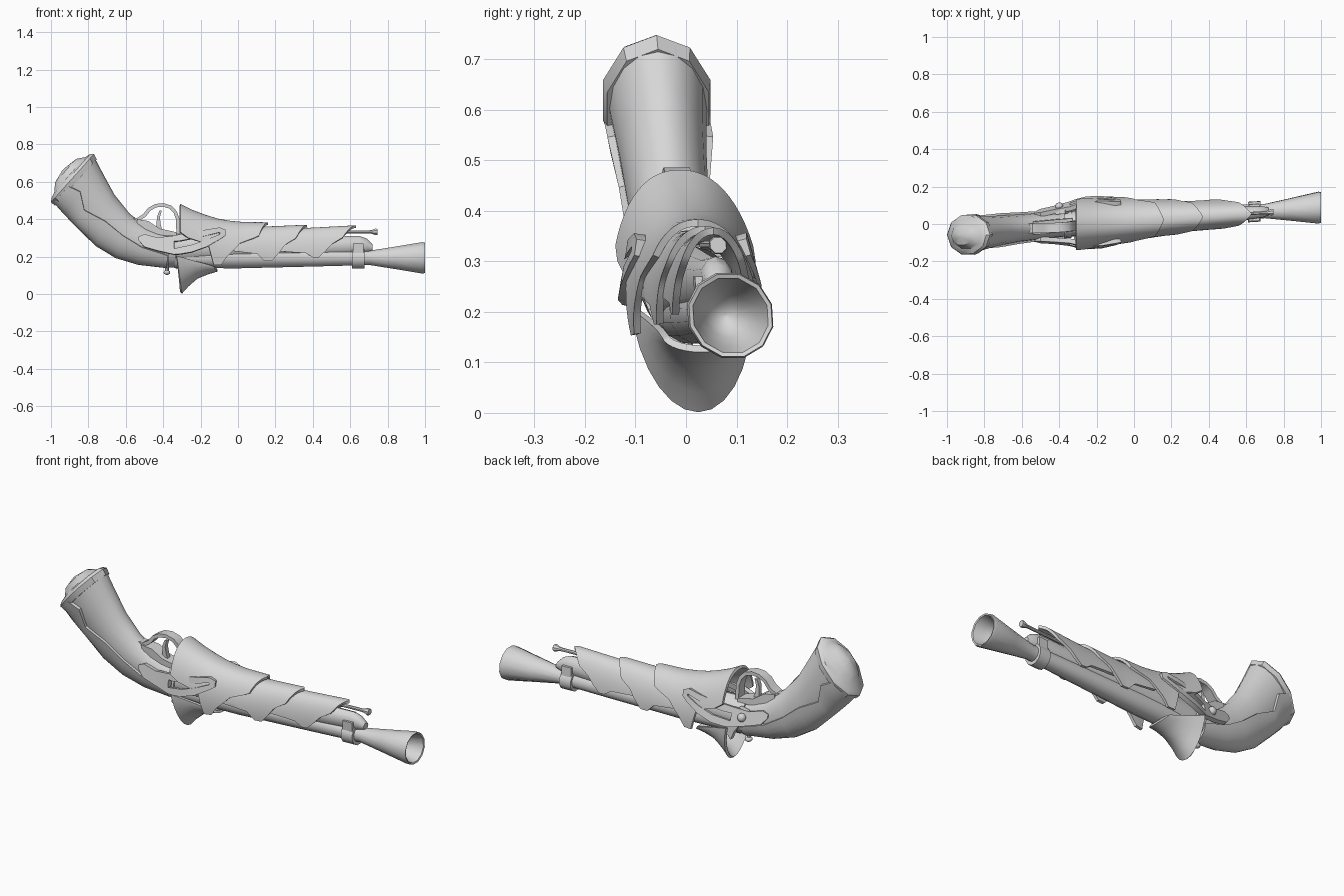
import bpy, bmesh
from math import sin, cos, radians, pi, copysign
from mathutils import Matrix, Vector

if "Cube" in bpy.data.objects:
    bpy.data.objects.remove(bpy.data.objects["Cube"])

grey = bpy.data.materials.new("plain_grey")
grey.use_nodes = True
grey.diffuse_color = (0.68, 0.68, 0.68, 1)
grey.node_tree.nodes["Principled BSDF"].inputs["Base Color"].default_value = (0.68, 0.68, 0.68, 1)

# Slight yaw and lean shared by every part
LEAN = Matrix(((1, 0, 0, 0), (0.064, 1, -0.06, 0.036), (0, 0, 1, 0), (0, 0, 0, 1)))


def interp(table, t):
    if t <= table[0][0]:
        return table[0][1]
    for (a, va), (b, vb) in zip(table, table[1:]):
        if t <= b:
            return va + (vb - va) * (t - a) / (b - a)
    return table[-1][1]


def finish(name, bm, thick=0, angle=35):
    bmesh.ops.recalc_face_normals(bm, faces=bm.faces)
    bm.transform(LEAN)
    mesh = bpy.data.meshes.new(name)
    bm.to_mesh(mesh)
    bm.free()
    mesh.materials.append(grey)
    obj = bpy.data.objects.new(name, mesh)
    bpy.context.collection.objects.link(obj)
    bpy.ops.object.select_all(action='DESELECT')
    obj.select_set(True)
    bpy.context.view_layer.objects.active = obj
    if thick:
        mod = obj.modifiers.new("thickness", 'SOLIDIFY')
        mod.thickness = thick
        mod.offset = 0
        bpy.ops.object.modifier_apply(modifier=mod.name)
    bpy.ops.object.shade_smooth_by_angle(angle=radians(angle))


def loft(name, rows, closed=True, thick=0, skip=None, angle=35):
    """Join rows of points; closed rows are capped at both ends."""
    bm = bmesh.new()
    grid = [[bm.verts.new(p) for p in row] for row in rows]
    n = len(rows[0])
    for i in range(len(rows) - 1):
        for j in range(n if closed else n - 1):
            if skip and skip(i, j):
                continue
            k = (j + 1) % n
            bm.faces.new((grid[i][j], grid[i][k], grid[i + 1][k], grid[i + 1][j]))
    if closed:
        bm.faces.new(grid[0])
        bm.faces.new(grid[-1])
    finish(name, bm, thick, angle)


def oval(station, n=16, start=0, scale=1.0):
    """Oval section from top and bottom points and a half width."""
    tx, tz, bx, bz, w = station
    mid, up = Vector((tx + bx, 0, tz + bz)) / 2, Vector((tx - bx, 0, tz - bz)) / 2
    pts = []
    for i in range(n):
        a = start + (2 * pi - 2 * start) * i / (n - 1) if start else 2 * pi * i / n
        pts.append(mid + up * cos(a) * scale + Vector((0, w * sin(a) * scale, 0)))
    return pts


def turned(name, profile, z, n=12):
    """Turn (x, radius) points around a lengthwise axis."""
    rows = [[(x, r * cos(2 * pi * (i + .5) / n), z + r * sin(2 * pi * (i + .5) / n))
             for i in range(n)] for x, r in profile]
    loft(name, rows)


def ball(name, centre, radius, squash=(1, 1, 1)):
    bm = bmesh.new()
    bmesh.ops.create_uvsphere(bm, u_segments=10, v_segments=6, radius=radius)
    bmesh.ops.scale(bm, vec=squash, verts=bm.verts)
    bmesh.ops.translate(bm, vec=centre, verts=bm.verts)
    finish(name, bm, angle=50)


def plate(name, outline, y0, y1):
    """Prism from an (x, z) outline."""
    loft(name, [[(x, y, z) for x, z in outline] for y in (y0, y1)])


# Curved grip
grip = [(-.77, .735, -.975, .50, .098), (-.72, .64, -.86, .375, .086), (-.66, .53, -.755, .27, .079),
        (-.58, .43, -.65, .205, .073), (-.49, .36, -.53, .168, .07), (-.37, .31, -.38, .15, .066)]
loft("grip", [oval(s) for s in grip])

# Raised plate along the back of the grip, with a notch near the butt
starts = (109, 97, 115, 94, 92, 98, 106)
back = [grip[0], (-.745, .69, -.92, .437, .093)] + grip[1:]
loft("grip_back_plate", [oval(s, 13, radians(a), 1.05) for s, a in zip(back, starts)],
     closed=False, thick=.016)

# Butt rim and smaller domed cap
butt = [(-.755, .72, -.978, .472, .106), (-.77, .748, -1.0, .49, .112), (-.79, .748, -.997, .512, .104),
        (-.815, .732, -.982, .545, .074), (-.865, .722, -.978, .596, .052), (-.928, .672, -.94, .66, .008)]
loft("butt_cap", [oval(s, 10) for s in butt])

# Wooden core and fore end
core = [(-.4, .31, -.4, .15, .062), (-.3, .33, -.3, .16, .07), (0, .33, 0, .18, .065),
        (.5, .31, .5, .2, .042), (.65, .31, .65, .21, .034), (.69, .295, .69, .22, .03), (.72, .265, .72, .23, .02)]
loft("fore_end", [oval(s, 12) for s in core])

# Barrel with a hollow flared muzzle
turned("barrel", [(-.34, .056), (0, .058), (.4, .048), (.66, .041), (.7, .039), (.84, .062),
                  (.985, .087), (1, .084), (.997, .076), (.95, .064), (.9, .045), (.87, .025), (.86, .003)], .193)
turned("barrel_band", [(.61, .042), (.61, .056), (.675, .056), (.675, .042)], .19)
plate("band_lug", [(.615, .2), (.67, .2), (.67, .27), (.615, .27)], -.045, .045)

# Ramrod
turned("ramrod", [(.3, .009), (.7, .009), (.715, .011), (.735, .019), (.745, .017)], .332, 8)


# Overlapping cover layers, swept back down the sides into narrow tips
def cover(name, limit, tops, widths, back, front):
    rows = []
    for i in range(41):
        a = -limit + 2 * limit * i / 40
        x0, x1 = interp(back, abs(a)), interp(front, abs(a))
        row = []
        for k in range(8):
            x = x0 + (x1 - x0) * k / 7
            across = copysign(abs(sin(radians(a))) ** .88, a)
            row.append((x, interp(widths, x) * across, .2 + (interp(tops, x) - .2) * cos(radians(a))))
        rows.append(row)
    loft(name, rows, closed=False, thick=.014)


cover("rear_cover", 103, [(-.31, .475), (-.22, .43), (-.1, .393), (0, .378), (.16, .376)],
      [(-.31, .145), (-.1, .12), (.16, .1)],
      [(0, -.31), (65, -.31), (72, -.16), (103, -.13)],
      [(0, .16), (53, .11), (67, .01), (78, -.02), (90, -.06), (103, -.09)])
cover("middle_cover", 99, [(0, .355), (.16, .354), (.37, .363)],
      [(0, .104), (.16, .09), (.37, .083)],
      [(0, 0), (60, -.05), (79, -.03), (84, .1), (99, .14)],
      [(0, .37), (53, .31), (67, .25), (80, .225), (99, .18)])
cover("front_cover", 92, [(.2, .34), (.37, .346), (.63, .36)],
      [(.2, .078), (.37, .073), (.63, .07)],
      [(0, .2), (60, .15), (78, .2), (82, .36), (92, .4)],
      [(0, .63), (50, .56), (65, .5), (78, .47), (92, .43)])

# Flared guard below the barrel
flare = [(-.11, .15, .127, .066), (-.16, .165, .112, .073), (-.22, .18, .088, .085),
         (-.27, .195, .045, .1), (-.305, .205, .006, .112)]
rows = []
for x, zc, low, w in flare:
    angles = [pi * (i / 14 - .5) for i in range(15)]
    rows.append([(x - .025 * (1 - cos(a)), w * sin(a) + .008, zc - (zc - low) * abs(cos(a)) ** 1.15) for a in angles])
loft("lower_flare", rows, closed=False, thick=.014)

# Collar where grip meets the barrel
loft("collar", [oval((x, .325, x, .142, .075), 12) for x in (-.375, -.335)])

# Slotted side straps hugging the cover: x, bottom, slot bottom, slot top, top, offset
strap = [(-.53, .285, .29, .295, .305, .068), (-.5, .25, .27, .29, .318, .08), (-.43, .23, .25, .28, .3, .09),
         (-.34, .21, .24, .28, .31, .108), (-.31, .212, .248, .282, .317, .118), (-.25, .222, .26, .294, .328, .13),
         (-.17, .25, .288, .31, .342, .128), (-.1, .29, .318, .328, .354, .114), (-.07, .31, .32, .33, .342, .104)]
for side, label in ((-1, "right"), (1, "left")):
    rows = [[(s[0], side * (s[5] - .22 * (z - s[1])), z) for z in s[1:5]] for s in strap]
    loft(label + "_strap", rows, closed=False, thick=.024, skip=lambda i, j: j == 1 and 3 <= i <= 6)

# Trigger guard and trigger
bow = [(-.58, .4), (-.54, .395), (-.5, .42), (-.475, .452), (-.44, .472), (-.4, .476),
       (-.36, .464), (-.335, .436), (-.322, .4), (-.32, .32)]
loft("trigger_guard", [[(x, y, z) for y in (-.026, .026)] for x, z in bow], closed=False, thick=.019)
plate("trigger", [(-.45, .32), (-.4, .32), (-.413, .37), (-.418, .41), (-.408, .445),
                  (-.42, .445), (-.434, .41), (-.435, .37)], -.012, .012)
plate("trigger_block", [(-.54, .34), (-.33, .3), (-.33, .33), (-.42, .35), (-.48, .39), (-.54, .4)], -.035, .035)

# Lock hammer on the left side and the screw underneath
plate("hammer", [(-.42, .3), (-.37, .31), (-.33, .25), (-.3, .17), (-.33, .13), (-.35, .18), (-.38, .22)], .06, .085)
ball("hammer_pivot", (-.4, .1, .27), .022)
loft("screw_stem", [oval((-.37, z, -.39, z, .01), 8) for z in (.11, .17)])
ball("screw_head", (-.38, 0, .115), .019, (1, 1, .7))
